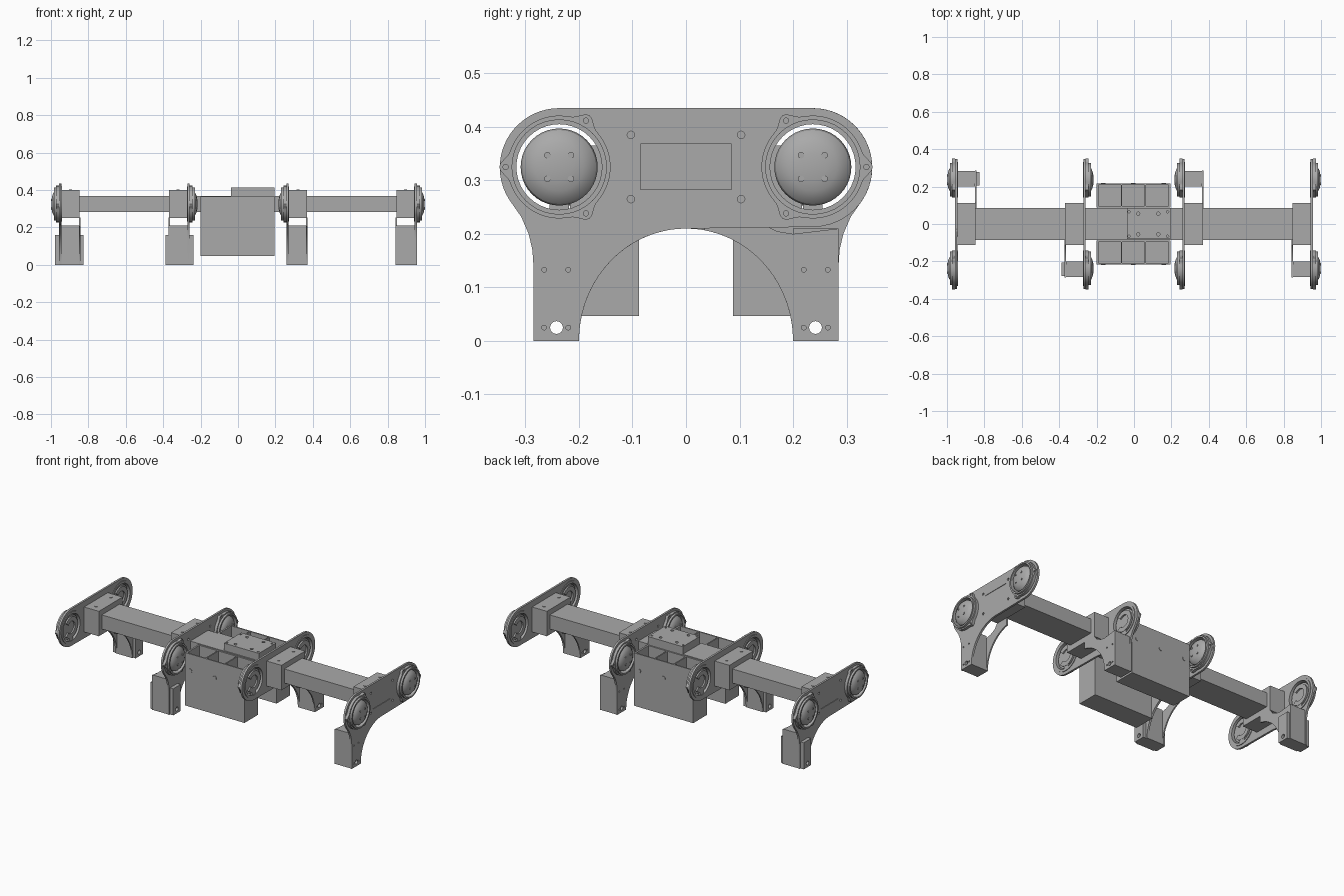
import bpy, bmesh
from math import cos, sin, pi
from mathutils import Matrix

if "Cube" in bpy.data.objects:
    bpy.data.objects.remove(bpy.data.objects["Cube"])

grey = bpy.data.materials.new("metal grey")
grey.use_nodes = True
grey.diffuse_color = (0.4, 0.4, 0.4, 1)
grey.node_tree.nodes["Principled BSDF"].inputs["Base Color"].default_value = (0.4, 0.4, 0.4, 1)

# local (x, y, extrusion) -> world, for an extrusion along each axis
AXES = {"x": Matrix(((0, 0, 1, 0), (1, 0, 0, 0), (0, 1, 0, 0), (0, 0, 0, 1))),
        "y": Matrix(((1, 0, 0, 0), (0, 0, 1, 0), (0, 1, 0, 0), (0, 0, 0, 1))),
        "z": Matrix.Identity(4)}


def arc(cx, cy, r, a0=0, a1=360, n=32, ry=None):
    """Points on an arc; a full turn leaves out the repeated end."""
    steps = n if abs(a1 - a0) == 360 else n + 1
    angles = [(a0 + (a1 - a0) * i / n) * pi / 180 for i in range(steps)]
    return [(cx + r * cos(a), cy + (ry or r) * sin(a)) for a in angles]


def rect(x0, x1, y0, y1):
    return [(x0, y0), (x1, y0), (x1, y1), (x0, y1)]


def finish(bm, name):
    bmesh.ops.remove_doubles(bm, verts=bm.verts, dist=1e-5)
    bmesh.ops.recalc_face_normals(bm, faces=bm.faces)
    mesh = bpy.data.meshes.new(name)
    bm.to_mesh(mesh)
    bm.free()
    mesh.materials.append(grey)
    return mesh


def extrude(name, loops, lo, hi, axis="x"):
    """Fill the first loop, leave the others as holes, and extrude from lo to hi."""
    curve = bpy.data.curves.new(name, "CURVE")
    curve.dimensions, curve.fill_mode = "2D", "BOTH"
    curve.extrude = (hi - lo) / 2
    for loop in loops:
        spline = curve.splines.new("POLY")
        spline.points.add(len(loop) - 1)
        for point, (x, y) in zip(spline.points, loop):
            point.co = (x, y, 0, 1)
        spline.use_cyclic_u = True
    temp = bpy.data.objects.new(name, curve)
    bpy.context.collection.objects.link(temp)
    filled = bpy.data.meshes.new_from_object(
        temp.evaluated_get(bpy.context.evaluated_depsgraph_get()))
    bpy.data.objects.remove(temp)
    bpy.data.curves.remove(curve)
    bm = bmesh.new()
    bm.from_mesh(filled)
    bpy.data.meshes.remove(filled)
    bm.transform(AXES[axis] @ Matrix.Translation((0, 0, (lo + hi) / 2)))
    return finish(bm, name)


def lathe(name, profile, y, z):
    """Spin (radius, x) points about an axis along x."""
    bm = bmesh.new()
    verts = [bm.verts.new((x, r, 0)) for r, x in profile]
    edges = [bm.edges.new(pair) for pair in zip(verts, verts[1:])]
    bmesh.ops.spin(bm, geom=verts + edges, cent=(0, 0, 0), axis=(1, 0, 0),
                   angle=2 * pi, steps=40)
    bm.transform(Matrix.Translation((0, y, z)))
    return finish(bm, name)


def place(mesh, name=None, matrix=Matrix.Identity(4)):
    ob = bpy.data.objects.new(name or mesh.name, mesh)
    ob.matrix_world = matrix
    bpy.context.collection.objects.link(ob)
    ob.select_set(True)
    return ob


bpy.ops.object.select_all(action="DESELECT")
MY, MZ = 0.237, 0.325    # motor centre
parts = []

# Side plate: rounded bar with one arched leg at the front
outline = arc(0, 0, 0.2, 180, 90, 20, 0.21)
outline += arc(MY, MZ - 0.001, 0.111, -90, 90, 20)
outline += arc(-MY, MZ - 0.001, 0.111, 90, 212, 20)
outline += [(-0.308, 0.232), (-0.294, 0.2), (-0.287, 0.17), (-0.285, 0.14), (-0.285, 0)]
foot_hole = arc(-0.242, 0.025, 0.012, n=16)
holes = [rect(-0.085, 0.085, 0.283, 0.368), foot_hole]
for s in (-1, 1):
    holes.append(arc(s * MY, MZ, 0.08, n=40))
    holes += [arc(s * 0.103, z, 0.007, n=12) for z in (0.265, 0.385)]
leg_holes = [arc(y, z, 0.0045, n=10) for y in (-0.265, -0.22) for z in (0.025, 0.133)]
parts.append(extrude("side_plate", [outline] + holes + leg_holes, 0.945, 0.957))

# Thin brace on the far side of the clamp
brace = arc(0, 0, 0.2, 180, 100, 16, 0.21)
brace += [(-0.035, 0.252), (-0.113, 0.252), (-0.135, 0.222), (-0.17, 0.205),
          (-0.2, 0.2), (-0.285, 0.21), (-0.285, 0)]
parts.append(extrude("brace_plate", [brace, foot_hole] + leg_holes, 0.843, 0.851))

# Leg block and beam clamp
parts.append(extrude("leg_block", [rect(-0.283, -0.2, 0, 0.21), foot_hole], 0.851, 0.945))
parts.append(extrude("beam_clamp", [rect(-0.113, 0.113, 0.25, 0.4),
                                    rect(-0.085, 0.085, 0.283, 0.368)], 0.847, 0.945))
for s in (-1, 1):
    parts.append(extrude("clamp_bolt", [arc(0.895, s * 0.07, 0.008, n=12)], 0.4, 0.403, "z"))

# Motors: eared flange, rim, domed cap, bolts and rear hub
for s in (-1, 1):
    y = s * MY
    ears = []
    for i in range(96):
        a = 2 * pi * i / 96
        r = 0.096 + 0.016 * max(0, cos(3 * a)) ** 8
        ears.append((y + s * r * cos(a), MZ + r * sin(a)))
    bore = arc(y, MZ, 0.08, n=40)
    ear_holes = [arc(y + s * 0.1 * cos(a), MZ + 0.1 * sin(a), 0.005, n=10)
                 for a in (0, 2 * pi / 3, 4 * pi / 3)]
    parts.append(extrude("motor_flange", [ears, bore] + ear_holes, 0.957, 0.973))
    parts.append(extrude("motor_rim", [arc(y, MZ, 0.089, n=40), bore], 0.973, 0.985))
    parts.append(extrude("rear_rim", [arc(y, MZ, 0.094, n=40), bore], 0.941, 0.945))
    parts.append(lathe("motor_dome", [(0, 0.998), (0.025, 0.997), (0.045, 0.993), (0.06, 0.986),
                                      (0.069, 0.977), (0.072, 0.966), (0.072, 0.952),
                                      (0, 0.952)], y, MZ))
    for dy in (-0.022, 0.022):
        for dz in (-0.022, 0.022):
            parts.append(extrude("dome_bolt", [arc(y + dy, MZ + dz, 0.006, n=12)], 0.98, 0.999))
    hub = arc(y, MZ, 0.062, 40, 320, 28) + arc(y, MZ, 0.036, 320, 40, 28)
    parts.append(extrude("rear_hub", [hub], 0.943, 0.953))
    parts.append(extrude("hub_strut", [rect(y - 0.018, y + 0.018, MZ - 0.084, MZ - 0.04)],
                         0.944, 0.953))

# Foot cover that wraps the leg block on the model's right-hand units
foot_cover = extrude("foot_cover", [rect(-0.277, -0.207, 0, 0.16), foot_hole], 0.827, 0.978)

# Four units: two facing +x and the same pair turned half round
shift = Matrix.Translation((-1.215, 0, 0))
turn = Matrix.Rotation(pi, 4, "Z")
units = {"outer_left": Matrix.Identity(4), "inner_right": shift,
         "outer_right": turn, "inner_left": turn @ shift}
for unit, matrix in units.items():
    extra = [foot_cover] if unit.endswith("right") else []
    for mesh in parts + extra:
        place(mesh, unit + "_" + mesh.name, matrix)

# Long beam through all four plates
place(extrude("main_beam", [rect(-0.085, 0.085, 0.283, 0.368)], -0.954, 0.954))

# Open trays with three cells on both sides of the beam
for s, side in ((-1, "front"), (1, "back")):
    y0, y1 = sorted((s * 0.088, s * 0.217))
    cells = [rect(x - 0.06, x + 0.06, y0 + 0.008, y1 - 0.008) for x in (-0.13, -0.003, 0.124)]
    place(extrude(side + "_tray_walls", [rect(-0.2, 0.195, y0, y1)] + cells, 0.055, 0.365, "z"))
    place(extrude(side + "_tray_floor", [rect(-0.2, 0.195, y0, y1)], 0.047, 0.055, "z"))
    for x in (-0.165, -0.003, 0.16):
        lo, hi = sorted((s * 0.215, s * 0.22))
        place(extrude(side + "_tray_bolt", [arc(x, 0.265, 0.012, n=16)], lo, hi, "y"))

# Control block on top of the beam
bolts = [arc(x, y, 0.009, n=12) for x in (0.022, 0.13) for y in (-0.055, 0.055)]
bolts += [arc(x, y, 0.006, n=10) for x in (-0.027, 0.18) for y in (-0.065, 0.065)]
place(extrude("control_block", [rect(-0.038, 0.195, -0.08, 0.085)] + bolts, 0.39, 0.413, "z"))
place(extrude("control_base", [rect(-0.038, 0.195, -0.08, 0.085)], 0.368, 0.39, "z"))

bpy.context.view_layer.objects.active = bpy.data.objects["main_beam"]
bpy.ops.object.shade_smooth_by_angle(angle=0.5)
